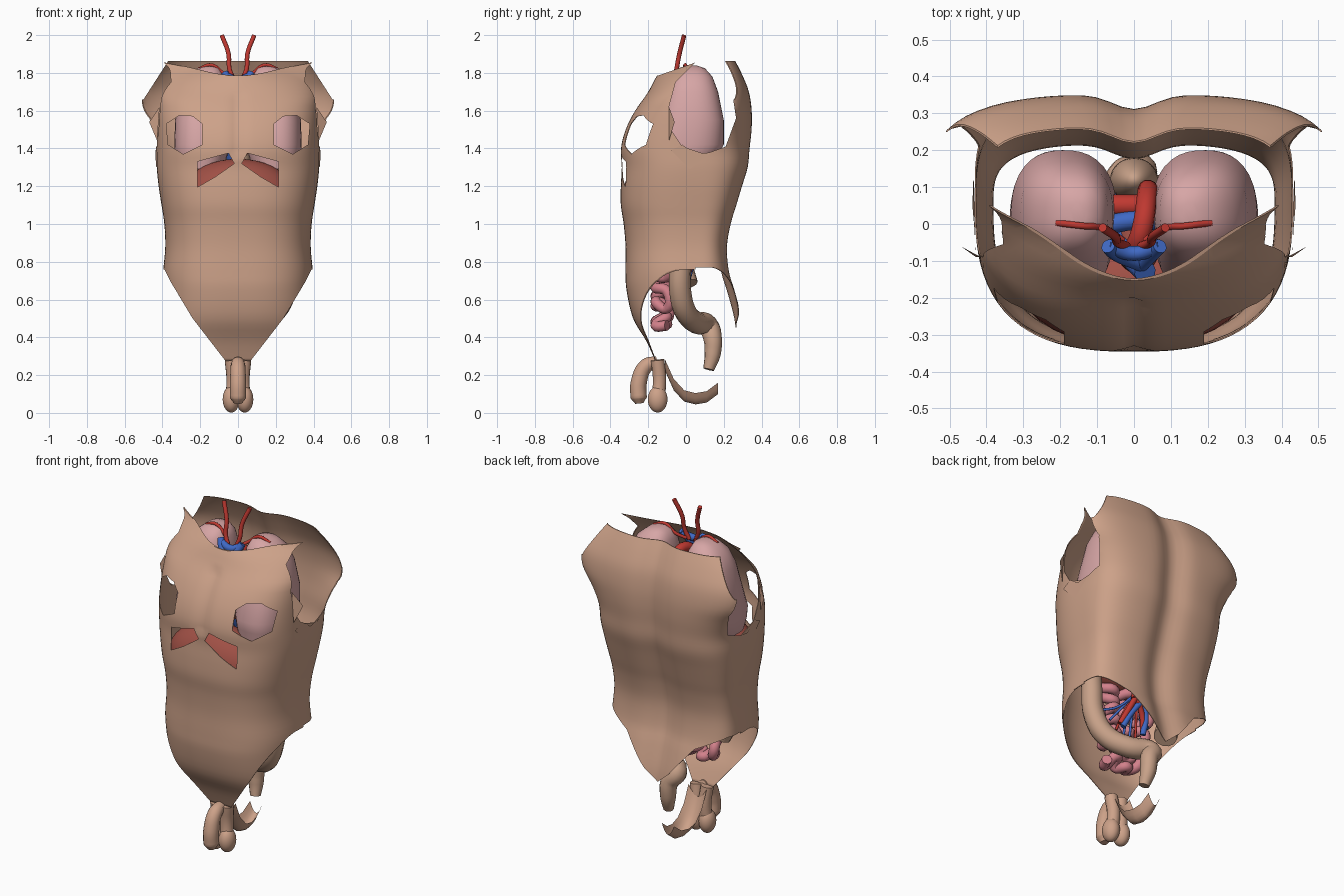
import bpy, bmesh, math, random
from mathutils import Vector

random.seed(4)
if "Cube" in bpy.data.objects:
    bpy.data.objects.remove(bpy.data.objects["Cube"])


def material(name, r, g, b):
    m = bpy.data.materials.new(name)
    m.use_nodes = True
    m.diffuse_color = (r, g, b, 1)
    m.node_tree.nodes["Principled BSDF"].inputs["Base Color"].default_value = (r, g, b, 1)
    return m


SKIN = material("skin", 0.61, 0.36, 0.25)
LUNG = material("lung pink", 0.68, 0.38, 0.38)
ARTERY = material("artery red", 0.52, 0.04, 0.03)
VEIN = material("vein blue", 0.05, 0.14, 0.55)
MUSCLE = material("muscle red", 0.35, 0.08, 0.06)
BOWEL = material("bowel pink", 0.65, 0.22, 0.26)
COLON = material("colon tan", 0.58, 0.36, 0.25)


def add(name, mesh, mat, smooth=True):
    ob = bpy.data.objects.new(name, mesh)
    bpy.context.collection.objects.link(ob)
    if mat:
        mesh.materials.clear()
        mesh.materials.append(mat)
    if smooth:
        bpy.ops.object.select_all(action="DESELECT")
        ob.select_set(True)
        bpy.context.view_layer.objects.active = ob
        bpy.ops.object.shade_smooth_by_angle(angle=math.radians(45))
    return ob


def from_bmesh(name, bm, mat, smooth=True):
    bmesh.ops.recalc_face_normals(bm, faces=bm.faces)
    mesh = bpy.data.meshes.new(name)
    bm.to_mesh(mesh)
    bm.free()
    return add(name, mesh, mat, smooth)


def loft(name, rings, mat, closed=True, caps=False):
    bm = bmesh.new()
    rows = [[bm.verts.new(p) for p in ring] for ring in rings]
    n = len(rows[0])
    for a, b in zip(rows, rows[1:]):
        for i in range(n if closed else n - 1):
            j = (i + 1) % n
            bm.faces.new((a[i], a[j], b[j], b[i]))
    if caps:
        bm.faces.new(rows[0])
        bm.faces.new(rows[-1])
    return from_bmesh(name, bm, mat)


def ellipsoid(name, centre, radii, mat):
    bm = bmesh.new()
    bmesh.ops.create_uvsphere(bm, u_segments=32, v_segments=20, radius=1)
    for v in bm.verts:
        v.co = Vector(c + r * k for c, r, k in zip(centre, radii, v.co))
    return from_bmesh(name, bm, mat)


def bake(ob):
    dg = bpy.context.evaluated_depsgraph_get()
    return bpy.data.meshes.new_from_object(ob.evaluated_get(dg))


def tube(name, points, radius, mat, taper=None):
    cu = bpy.data.curves.new(name, "CURVE")
    cu.dimensions = "3D"
    cu.bevel_depth, cu.bevel_resolution, cu.resolution_u = radius, 4, 6
    cu.use_fill_caps = True
    sp = cu.splines.new("BEZIER")
    sp.bezier_points.add(len(points) - 1)
    for i, (bp, p) in enumerate(zip(sp.bezier_points, points)):
        bp.co = p
        bp.handle_left_type = bp.handle_right_type = "AUTO"
        bp.radius = taper[i] if taper else 1
    tmp = bpy.data.objects.new("tmp", cu)
    bpy.context.collection.objects.link(tmp)
    mesh = bake(tmp)
    bpy.data.objects.remove(tmp)
    return add(name, mesh, mat)


def prism(poly, axis, lo, hi):
    """Closed cutter from a (y, z) outline along x, or an (x, z) outline along y."""
    place = (lambda p, d: (d, p[0], p[1])) if axis == "x" else (lambda p, d: (p[0], d, p[1]))
    bm = bmesh.new()
    ends = [[bm.verts.new(place(p, d)) for p in poly] for d in (lo, hi)]
    bm.faces.new(ends[0])
    bm.faces.new(ends[1])
    for i in range(len(poly)):
        j = (i + 1) % len(poly)
        bm.faces.new((ends[0][i], ends[0][j], ends[1][j], ends[1][i]))
    ob = from_bmesh("cutter", bm, None, False)
    ob.hide_render = True
    return ob


def oval(a, e):
    """Point of a unit superellipse at angle a with exponent e."""
    c, s = math.cos(a), math.sin(a)
    r = (abs(c) ** e + abs(s) ** e) ** (-1 / e)
    return r * c, r * s


# Skin sections: height, half width, front y, back y, flare of the back edge
SECTIONS = [
    (1.87, .36, -.08, .26, .2), (1.79, .395, -.15, .3, .27), (1.7, .425, -.2, .335, .31),
    (1.6, .43, -.27, .35, .28), (1.5, .43, -.32, .35, .12), (1.4, .43, -.345, .34, .02),
    (1.3, .43, -.34, .33, 0), (1.2, .42, -.345, .3, 0), (1.1, .405, -.345, .27, 0),
    (1.0, .39, -.33, .24, 0), (.88, .385, -.32, .22, 0), (.75, .395, -.32, .23, 0),
    (.65, .39, -.315, .26, 0), (.5, .38, -.28, .3, 0), (.38, .36, -.21, .31, 0), (.27, .34, -.16, .31, 0)]


def skin_ring(z, w, front, back, flare, n=96):
    ring, mid = [], .05
    for i in range(n):
        a = math.tau * i / n
        is_back = i < n / 2
        x, y = oval(a, 3.4 if is_back else max(1.2, 2.7 - 9 * max(0, z - 1.66)))
        x, y = w * x, mid + y * (back - mid if is_back else mid - front)
        x *= 1 + flare * min(1, max(0, (y + .05) / .3))
        if is_back:  # spine groove
            y -= .04 * math.exp(-(x / .08) ** 2)
        elif 1.35 < z < 1.7:  # breastbone groove
            y += .015 * math.exp(-(x / .03) ** 2)
        ring.append((x, y, z))
    return ring


def blend(p, q, r, s, t):
    return .5 * (2 * q + (r - p) * t + (2 * p - 5 * q + 4 * r - s) * t ** 2 + (3 * (q - r) + s - p) * t ** 3)


padded = SECTIONS[:1] + SECTIONS + SECTIONS[-1:]
rings = [skin_ring(*(blend(*v, k / 4) for v in zip(*padded[i:i + 4])))
         for i in range(len(SECTIONS) - 1) for k in range(4)]
rings.append(skin_ring(*SECTIONS[-1]))
skin = loft("torso_skin", rings, SKIN)
solid = skin.modifiers.new("thickness", "SOLIDIFY")
solid.thickness = .004

# Openings: neckline, arms, chest, ribs and legs
ARM = [(.065, 1.95), (.2, 1.95), (.205, 1.86), (.24, 1.75), (.25, 1.66), (.265, 1.56), (.21, 1.41),
       (.1, 1.37), (-.02, 1.41), (-.08, 1.5), (-.09, 1.62), (-.055, 1.75), (.065, 1.87)]
CHEST = [(.19, 1.42), (.19, 1.53), (.24, 1.57), (.31, 1.575), (.38, 1.53), (.37, 1.42), (.29, 1.37)]
RIB = [(.02, 1.32), (.05, 1.375), (.215, 1.33), (.215, 1.195), (.12, 1.25)]
SHOULDER = [(.37, 1.862), (.5, 1.66), (.8, 1.66), (.8, 2), (.37, 2)]
FRONT_LEG = [(.7, .77), (.39, .76), (.36, .7), (.24, .5), (.07, .28), (.07, .1), (.7, .1)]
BACK_LEG = [(.7, .77), (.38, .77), (.22, .69), (.08, .52), (-.001, .45), (-.001, .1), (.7, .1)]
cutters = [prism([(-.6, 1.785), (-.15, 1.785), (.07, 1.862), (.07, 2), (-.6, 2)], "x", -1, 1),
           prism([(-1, 1.863), (1, 1.863), (1, 2), (-1, 2)], "y", -1, 1)]
for side in (1, -1):
    cutters.append(prism(ARM, "x", side * .2, side))
    for poly, lo, hi in ((CHEST, -1, 0), (RIB, -1, 0), (SHOULDER, .1, 1),
                         (FRONT_LEG, -1, .06), (BACK_LEG, .05, 1)):
        cutters.append(prism([(side * x, z) for x, z in poly], "y", lo, hi))
for c in cutters:
    m = skin.modifiers.new("cut", "BOOLEAN")
    m.operation, m.solver, m.object = "DIFFERENCE", "EXACT", c
baked = bake(skin)
skin.modifiers.clear()
skin.data = baked
for c in cutters:
    bpy.data.objects.remove(c)

# Navel
bm = bmesh.new()
bmesh.ops.create_circle(bm, segments=16, radius=.02, cap_ends=True)
bmesh.ops.inset_region(bm, faces=bm.faces[:], thickness=.008, depth=-.006)
for v in bm.verts:
    v.co = (v.co.x + .015, -.323 - v.co.z, v.co.y * 1.3 + .77)
from_bmesh("navel", bm, SKIN)

# Lungs, armpit flaps and side vessels
LOBES = [(1.838, .15, .03, .02, .03), (1.825, .155, .03, .06, .07), (1.78, .17, .03, .1, .11),
         (1.7, .182, .03, .125, .14), (1.55, .19, .025, .143, .175), (1.42, .195, 0, .142, .2),
         (1.36, .195, -.01, .138, .18), (1.29, .195, -.05, .11, .13)]
FLAPS = {"upper": ((.415, -.09, 1.62), (.47, -.06, 1.54), (.428, -.09, 1.44)),
         "lower": ((.43, -.08, 1.39), (.432, -.02, 1.42), (.438, .05, 1.37), (.435, .14, 1.38), (.432, .02, 1.29))}
for side, tag in ((1, "left"), (-1, "right")):
    outlines = []
    for z, cx, cy, rx, ry in LOBES:
        unit = [oval(t * math.tau / 40, 2.4) for t in range(40)]
        outlines.append([(side * (cx + rx * u), cy + ry * v, z) for u, v in unit])
    loft(tag + "_lung", outlines, LUNG, caps=True)
    for part, corners in FLAPS.items():
        bm = bmesh.new()
        bm.faces.new([bm.verts.new((side * x, y, z)) for x, y, z in corners])
        from_bmesh(f"{tag}_{part}_armpit_flap", bm, SKIN, False)
    tube(tag + "_neck_artery", [(side * x, y, z) for x, y, z in
         ((.02, -.06, 1.76), (.045, -.05, 1.82), (.05, -.035, 1.9), (.085, -.01, 1.998))], .012, ARTERY)
    tube(tag + "_arm_artery", [(side * x, y, z) for x, y, z in
         ((.03, -.045, 1.77), (.08, -.012, 1.8), (.14, -.005, 1.842), (.21, .003, 1.82))], .009, ARTERY)
    tube(tag + "_neck_vein", [(side * .07, -.06, 1.8), (side * .05, -.08, 1.76),
                              (.02, -.11, 1.7)], .02, VEIN)
    tube(tag + "_pelvic_artery", [(.02, .04, .82), (side * .05, .01, .74), (side * .08, -.02, .66)], .016, ARTERY)
    tube(tag + "_pelvic_vein", [(-.03, .04, .82), (side * .05 - .02, .015, .73), (side * .07, -.01, .64)], .016, VEIN)

# Central organs and great vessels
ellipsoid("heart", (.01, -.06, 1.46), (.06, .075, .12), MUSCLE)
ellipsoid("diaphragm", (0, -.17, 1.14), (.31, .165, .205), MUSCLE)
ellipsoid("stomach_top", (0, .12, 1.38), (.065, .06, .2), COLON)
tube("aorta", [(.01, -.08, 1.55), (0, -.07, 1.68), (.02, -.02, 1.73), (.035, .07, 1.68),
               (.035, .09, 1.5), (.02, .11, 1.1), (.02, .04, .81)], .028, ARTERY)
tube("main_vein", [(.03, -.13, 1.7), (-.02, -.07, 1.55), (-.03, .04, 1.3), (-.03, .1, 1), (-.03, .04, .81)], .03, VEIN)
tube("cross_vein", [(-.07, -.06, 1.785), (0, -.08, 1.765), (.07, -.06, 1.785)], .02, VEIN)
tube("lung_vein", [(-.06, 0, 1.64), (0, .01, 1.65), (.07, .01, 1.64)], .026, VEIN)
tube("lung_artery", [(-.07, .05, 1.62), (0, .05, 1.63), (.07, .05, 1.62)], .03, ARTERY)

# Bowels: large frame around coiled small bowel
path = [(-.22, 0, .68), (-.27, -.03, .8), (-.27, -.03, 1), (0, -.14, 1.02), (.26, -.03, 1.02),
        (.27, -.03, .8), (.25, -.03, .64), (.19, 0, .53), (.09, .06, .475), (-.02, .115, .46),
        (.01, .14, .4), (.02, .14, .31), (.03, .12, .23)]
tube("large_bowel", path, .058, COLON, [1.1] * 4 + [1] * 6 + [.85, .75, .5])
coils = []
for row in range(7):
    half = .19 - .014 * row
    for col in range(7):
        x = half * (col / 3 - 1) * (-1) ** row
        coils.append((x, -.13 + .03 * (-1) ** col, .94 - .075 * row + random.uniform(-.03, .03)))
tube("small_bowel", coils, .028, BOWEL)
for i in range(8):
    x = (i - 3.5) * .045
    tube("bowel_vessel", [(0, .02, .86), (x * .6, -.03, .76), (x, -.07, .58 + abs(x))], .007, (VEIN, ARTERY)[i % 3 == 2])

# Groin
tube("groin_front_lobe", [(0, -.15, .27), (0, -.21, .25), (0, -.25, .16), (0, -.25, .08), (0, -.247, .05)],
     .043, SKIN, [.7, .9, 1, 1, .5])
for side, tag in ((1, "left"), (-1, "right")):
    tube(tag + "_groin_fold", [(side * .035, -.15, .28), (side * .026, -.14, .17), (side * .034, -.15, .06)],
         .036, SKIN)
    ellipsoid(tag + "_groin_lobe", (side * .036, -.15, .072), (.045, .052, .07), SKIN)
FLOOR = [(-.11, .22), (-.065, .12), (-.01, .06), (.05, .045), (.11, .055), (.17, .1)]
loft("pelvic_floor", [[(u * (.06 - .12 * max(0, y)) / 4, y, z + .06 * (u / 4) ** 2) for u in range(-4, 5)]
                      for y, z in FLOOR], SKIN, closed=False)
